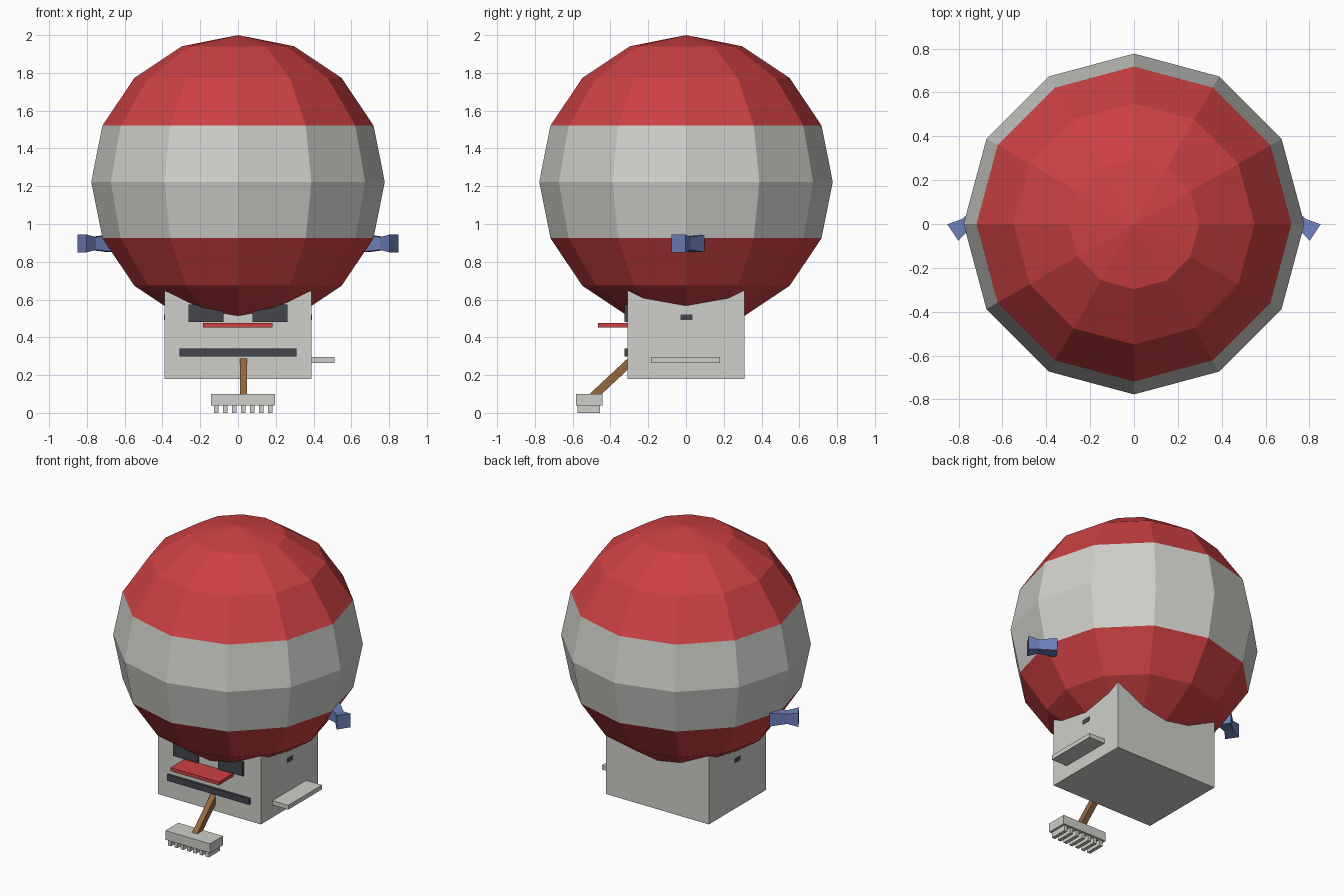
import bpy
import bmesh
from math import atan2
from mathutils import Vector

cube = bpy.data.objects.get("Cube")
if cube:
    bpy.data.objects.remove(cube, do_unlink=True)


def material(name, r, g, b):
    m = bpy.data.materials.new(name)
    m.use_nodes = True
    m.diffuse_color = (r, g, b, 1)
    m.node_tree.nodes["Principled BSDF"].inputs["Base Color"].default_value = (r, g, b, 1)
    return m


white = material("off_white", 0.62, 0.62, 0.59)
red = material("red", 0.61, 0.052, 0.055)
blue = material("blue", 0.15, 0.21, 0.49)
dark = material("charcoal", 0.058, 0.06, 0.074)
brown = material("wood_brown", 0.30, 0.14, 0.05)


def finish(bm, name, *mats):
    bmesh.ops.recalc_face_normals(bm, faces=bm.faces)
    mesh = bpy.data.meshes.new(name)
    bm.to_mesh(mesh)
    bm.free()
    for m in mats:
        mesh.materials.append(m)
    obj = bpy.data.objects.new(name, mesh)
    bpy.context.collection.objects.link(obj)
    return obj


def box(name, mat, x, y, z):
    """Box from (low, high) pairs on each axis."""
    bm = bmesh.new()
    bmesh.ops.create_cube(bm, size=1)
    for v in bm.verts:
        v.co = [lo + (c + 0.5) * (hi - lo) for c, (lo, hi) in zip(v.co, (x, y, z))]
    return finish(bm, name, mat)


# Faceted balloon with a pale band round the middle
CENTRE, RADIUS = 1.223, 0.777
bm = bmesh.new()
bmesh.ops.create_uvsphere(bm, u_segments=12, v_segments=8, radius=RADIUS)
for f in bm.faces:
    f.material_index = 1 if abs(f.calc_center_median().z) < 0.29 else 0
bmesh.ops.translate(bm, verts=bm.verts, vec=(0, 0, CENTRE))
finish(bm, "balloon", red, white)

# Cabin and its front details
box("cabin", white, (-0.39, 0.39), (-0.31, 0.31), (0.18, 0.70))
for side, name in ((-1, "right"), (1, "left")):
    box(name + "_window", dark, sorted((side * 0.077, side * 0.263)), (-0.325, -0.30), (0.48, 0.575))
    box(name + "_vent", dark, sorted((side * 0.385, side * 0.392)), (-0.03, 0.035), (0.492, 0.522))
box("awning", red, (-0.185, 0.182), (-0.467, -0.30), (0.452, 0.475))
box("front_slot", dark, (-0.31, 0.31), (-0.325, -0.30), (0.298, 0.34))
box("side_shelf", white, (0.38, 0.51), (-0.185, 0.18), (0.265, 0.295))

# Sloping handle down to the rake
top, bottom = Vector((0.029, -0.28, 0.285)), Vector((0.029, -0.50, 0.08))
run = top - bottom
handle = box("rake_handle", brown, (-0.019, 0.019), (-run.length / 2, run.length / 2), (-0.022, 0.022))
handle.location = (top + bottom) / 2
handle.rotation_euler.x = atan2(run.z, run.y)

# Rake head with a row of teeth
box("rake_head", white, (-0.142, 0.197), (-0.583, -0.443), (0.038, 0.10))
for i in range(7):
    x = -0.127 + i * 0.0475
    box(f"rake_tooth_{i + 1}", white, (x, x + 0.024), (-0.575, -0.455), (0, 0.045))

# Pinched side fins, angled forward out of the balloon
tip = Vector((0.826, -0.039, 0.897))
inward = Vector((-0.83, 0.55, 0)).normalized()
across = Vector((0.55, 0.83, 0)).normalized()
for side, name in ((-1, "right_fin"), (1, "left_fin")):
    bm = bmesh.new()
    rings = []
    for dist, w, h in ((0, 0.045, 0.047), (0.07, 0.028, 0.034), (0.18, 0.045, 0.045)):
        ring = []
        for a, b in ((-1, -1), (1, -1), (1, 1), (-1, 1)):
            p = tip + inward * dist + across * (a * w) + Vector((0, 0, b * h))
            ring.append(bm.verts.new((side * p.x, p.y, p.z)))
        rings.append(ring)
    for r, s in zip(rings, rings[1:]):
        for i in range(4):
            j = (i + 1) % 4
            bm.faces.new((r[i], r[j], s[j], s[i]))
    bm.faces.new(rings[0])
    bm.faces.new(rings[-1])
    finish(bm, name, blue)
